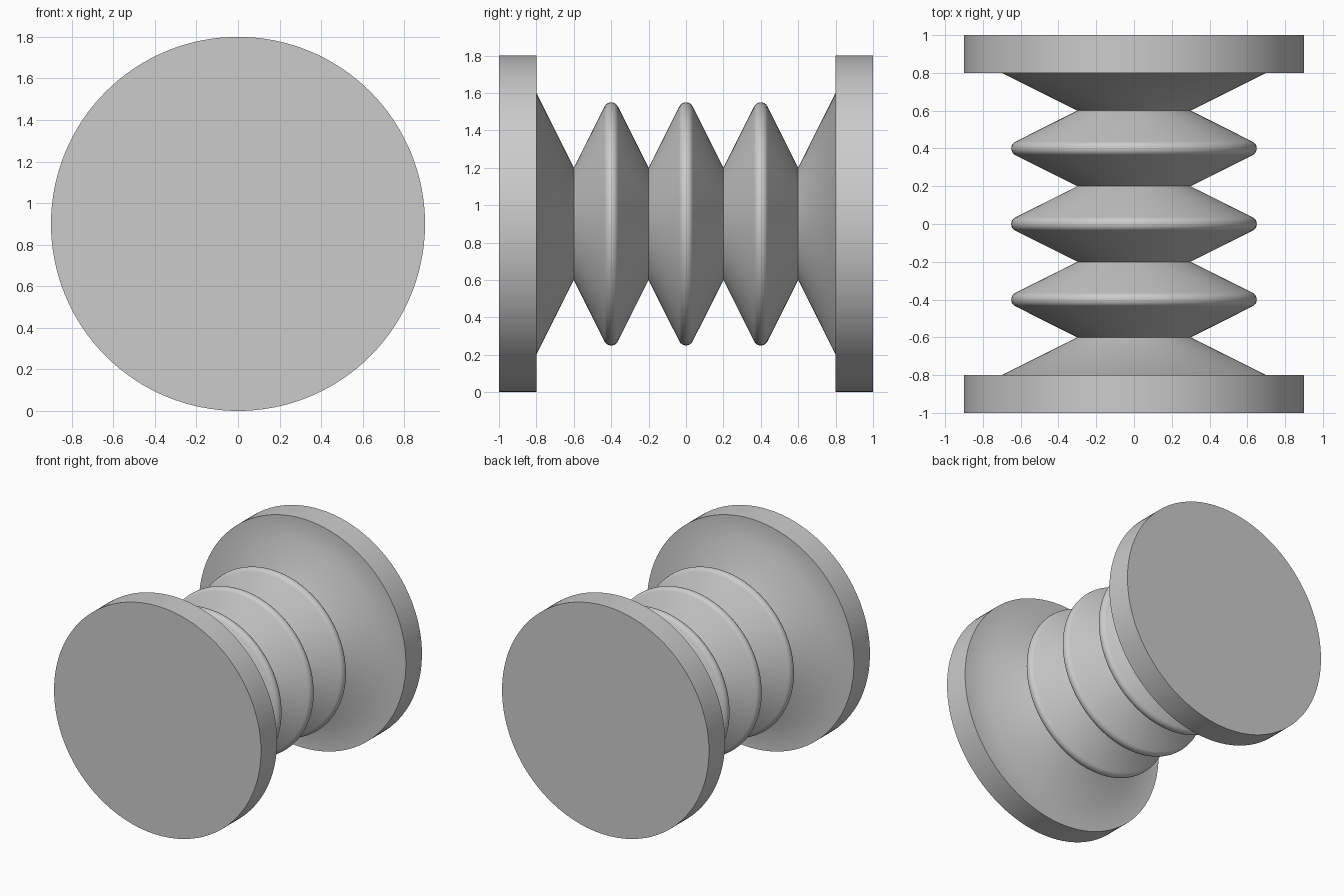
import bpy
import bmesh
from math import atan, cos, sin, radians, tau
from mathutils import Vector

if "Cube" in bpy.data.objects:
    bpy.data.objects.remove(bpy.data.objects["Cube"], do_unlink=True)

SEGMENTS = 128
AXIS_Z = 0.9          # height of the horizontal axis
RIM, CONE, VALLEY = 0.9, 0.7, 0.3
FILLET, FILLET_CENTRE, ARC_STEPS = 0.04, 0.61, 12

grey = bpy.data.materials.new("Plain grey")
grey.use_nodes = True
colour = (0.6, 0.6, 0.6, 1)
grey.diffuse_color = colour
grey.node_tree.nodes["Principled BSDF"].inputs["Base Color"].default_value = colour


def rounded_ridge(y):
    """Fillet tangent to the two cone flanks of one ridge, as (y, radius)."""
    limit = atan(2)
    angles = [limit * (2 * i / ARC_STEPS - 1) for i in range(ARC_STEPS + 1)]
    return [(y + FILLET * sin(a), FILLET_CENTRE + FILLET * cos(a)) for a in angles]


# Half-section of flange, flared cones, valleys and three ridges
profile = [(-1, RIM), (-0.8, RIM), (-0.8, CONE), (-0.6, VALLEY)]
for ridge_y in (-0.4, 0, 0.4):
    profile += rounded_ridge(ridge_y) + [(ridge_y + 0.2, VALLEY)]
profile += [(0.8, CONE), (0.8, RIM), (1, RIM)]

# Lathe the section around the y axis and close both end discs
bm = bmesh.new()
rings = []
for y, r in profile:
    rings.append([bm.verts.new((r * cos(tau * i / SEGMENTS), y,
                                AXIS_Z + r * sin(tau * i / SEGMENTS)))
                  for i in range(SEGMENTS)])
for a, b in zip(rings, rings[1:]):
    for i in range(SEGMENTS):
        j = (i + 1) % SEGMENTS
        bm.faces.new((a[i], a[j], b[j], b[i]))
bm.faces.new(rings[0])
bm.faces.new(rings[-1])
bmesh.ops.recalc_face_normals(bm, faces=bm.faces)

mesh = bpy.data.meshes.new("bellows_body")
bm.to_mesh(mesh)
bm.free()
mesh.materials.append(grey)
body = bpy.data.objects.new("bellows_body", mesh)
bpy.context.collection.objects.link(body)

# Smooth flanks, sharp valleys and flange rims
bpy.ops.object.select_all(action="DESELECT")
body.select_set(True)
bpy.context.view_layer.objects.active = body
bpy.ops.object.shade_smooth_by_angle(angle=radians(30))
